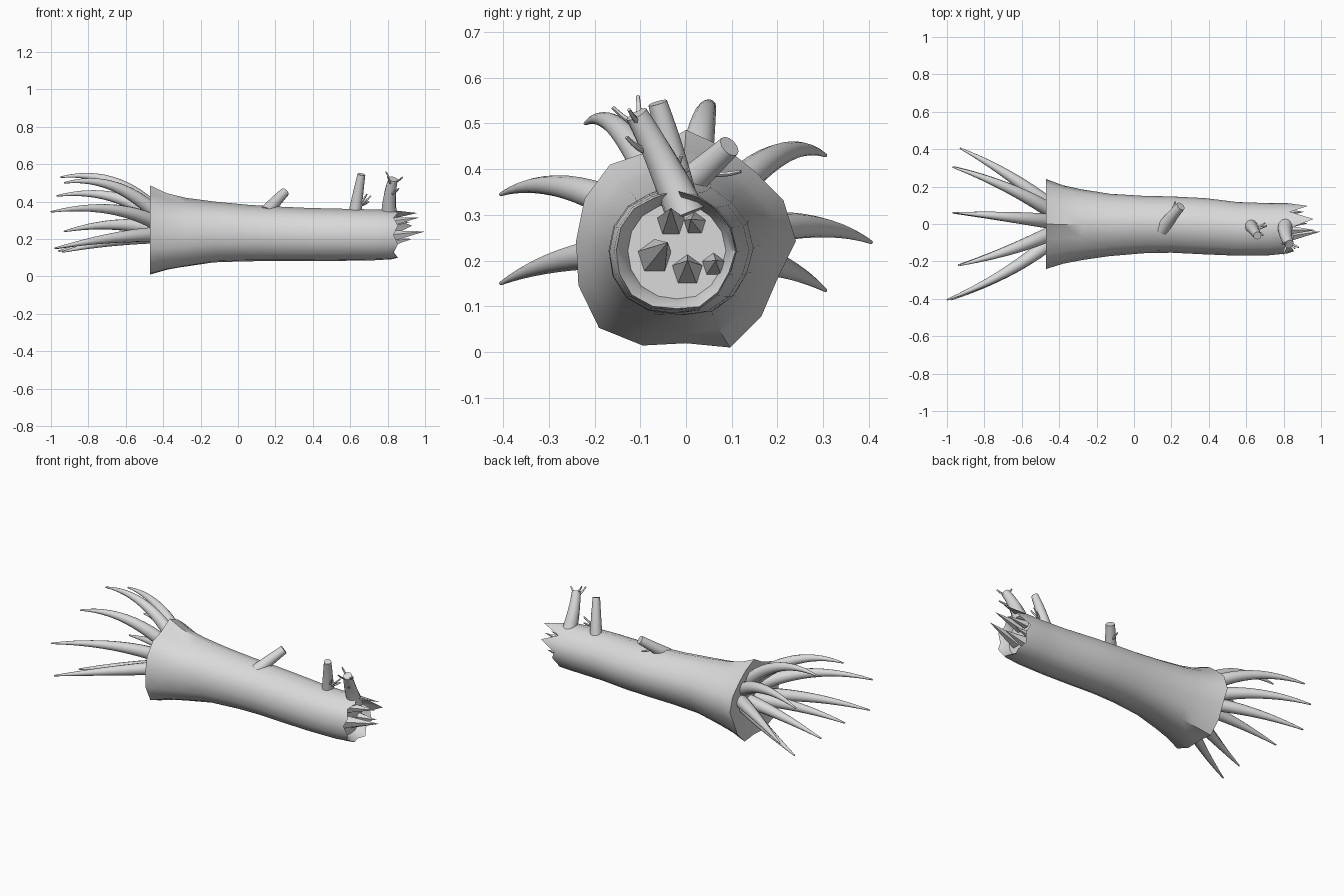
import bpy, bmesh, math
from mathutils import Vector

if "Cube" in bpy.data.objects:
    bpy.data.objects.remove(bpy.data.objects["Cube"])

bark = bpy.data.materials.new("grey bark")
bark.use_nodes = True
GREY = (0.7, 0.7, 0.7, 1)
bark.diffuse_color = GREY
bark.node_tree.nodes["Principled BSDF"].inputs["Base Color"].default_value = GREY


def finish(name, bm, angle=60):
    """Turn a bmesh into a shaded object."""
    bmesh.ops.recalc_face_normals(bm, faces=bm.faces)
    mesh = bpy.data.meshes.new(name)
    bm.to_mesh(mesh)
    bm.free()
    mesh.materials.append(bark)
    ob = bpy.data.objects.new(name, mesh)
    bpy.context.collection.objects.link(ob)
    bpy.ops.object.select_all(action='DESELECT')
    ob.select_set(True)
    bpy.context.view_layer.objects.active = ob
    bpy.ops.object.shade_smooth_by_angle(angle=math.radians(angle))


def skin(bm, rings):
    """Bridge successive rings of points and close both ends."""
    loops = [[bm.verts.new(p) for p in ring] for ring in rings]
    n = len(loops[0])
    for a, b in zip(loops, loops[1:]):
        for i in range(n):
            j = (i + 1) % n
            bm.faces.new((a[i], a[j], b[j], b[i]))
    bm.faces.new(loops[0])
    bm.faces.new(loops[-1])


def bezier(p, t):
    """Point on a quadratic curve."""
    a, b, c = (Vector(q) for q in p)
    return a * (1 - t) ** 2 + b * 2 * t * (1 - t) + c * t * t


def limb(name, path, r0, r1, sides=12, steps=8, power=1.0):
    """Tapered round tube along a quadratic curve."""
    bm = bmesh.new()
    rings = []
    for k in range(steps + 1):
        t = k / steps
        c = bezier(path, t)
        d = bezier(path, t + 0.01) - bezier(path, t - 0.01)
        q = d.to_track_quat('Z', 'Y')
        r = r0 + (r1 - r0) * t ** power
        rings.append([c + q @ Vector((r * math.cos(math.tau * i / sides),
                                      r * math.sin(math.tau * i / sides), 0))
                      for i in range(sides)])
    skin(bm, rings)
    finish(name, bm)


# Trunk: x, centre y, centre z, half width, half height, lumpiness
sections = [(-0.47, 0.0, 0.243, 0.238, 0.238, 1.0),
            (-0.38, -0.003, 0.235, 0.208, 0.206, 0.8),
            (-0.28, -0.004, 0.232, 0.188, 0.186, 0.6),
            (-0.13, -0.005, 0.235, 0.166, 0.164, 0.4),
            (0.05, -0.003, 0.23, 0.153, 0.152, 0.3),
            (0.2, -0.003, 0.226, 0.15, 0.147, 0.25),
            (0.38, -0.012, 0.222, 0.15, 0.143, 0.25),
            (0.55, -0.026, 0.221, 0.143, 0.14, 0.25),
            (0.72, -0.028, 0.22, 0.139, 0.137, 0.3),
            (0.82, -0.023, 0.222, 0.134, 0.134, 0.4)]
# Outline of the flared root plate, as a factor at each angle
outline = [1.01, 0.97, 0.9, 0.93, 1.02, 0.89, 0.99, 1.01,
           1.01, 1.07, 1.13, 1.04, 0.94, 1.06, 0.98, 0.91]
SIDES = len(outline)


def section(x, cy, cz, ry, rz, lump):
    ring = []
    for i, f in enumerate(outline):
        a = math.tau * i / SIDES
        f = 1 + (f - 1) * lump
        ring.append(Vector((x, cy + ry * f * math.cos(a), cz + rz * f * math.sin(a))))
    return ring


# Splintered rim: a jagged edge, the thin inner wall and the rotten core
rim = section(0.82, -0.022, 0.222, 0.13, 0.13, 0.4)
for i, p in enumerate(rim):
    p.x += 0.035 if i % 2 else 0.012
rim[1].x, rim[3].x = 0.93, 0.96
inner = section(0.82, -0.02, 0.222, 0.116, 0.116, 0.3)
core = section(0.79, -0.02, 0.222, 0.107, 0.107, 0.2)
# Shallow hollow in the root plate
plate = section(-0.45, 0, 0.25, 0.13, 0.13, 0.4)
bm = bmesh.new()
skin(bm, [plate] + [section(*s) for s in sections] + [rim, inner, core])
finish("trunk", bm, 40)

# Roots: each tip, sweeping outwards and drooping at the end
root_tips = [(-0.93, 0.405, 0.24), (-0.97, 0.305, 0.43), (-0.96, 0.305, 0.135),
             (-0.95, 0.06, 0.53), (-0.93, -0.22, 0.5), (-1.0, -0.405, 0.345),
             (-0.98, -0.405, 0.15), (-0.97, 0.06, 0.15), (-0.94, -0.22, 0.13)]
for n, tip in enumerate(root_tips):
    x, y, z = tip
    base = (-0.43, y * 0.2, 0.255 + (z - 0.255) * 0.3)
    bend = (-0.66, y * 0.68, 0.275 + (z - 0.255) * 0.95 + 0.045)
    limb(f"root_{n + 1}", (base, bend, tip), 0.04, 0.004, 12, 12, 1.4)

# Splinters standing in the hollow end
splinters = [((-0.033, 0.282), (0.97, -0.033, 0.315), 0.033),
             ((0.02, 0.28), (0.92, 0.01, 0.29), 0.027),
             ((-0.07, 0.207), (1.0, -0.04, 0.24), 0.04),
             ((0.003, 0.177), (0.93, 0.003, 0.2), 0.037),
             ((0.06, 0.19), (0.91, 0.065, 0.2), 0.028)]
for n, ((y, z), tip, r) in enumerate(splinters):
    bm = bmesh.new()
    ring = [bm.verts.new((0.78, y + r * math.sin(math.tau * i / 5),
                          z + r * math.cos(math.tau * i / 5))) for i in range(5)]
    peak = bm.verts.new(tip)
    bm.faces.new(ring)
    for i in range(5):
        bm.faces.new((ring[i], ring[(i + 1) % 5], peak))
    finish(f"splinter_{n + 1}", bm, 20)

# Broken branches
limb("middle_branch", ((0.15, -0.03, 0.34), (0.19, 0.03, 0.39), (0.25, 0.095, 0.45)), 0.038, 0.025)
limb("upright_branch", ((0.625, -0.01, 0.33), (0.64, -0.03, 0.44), (0.66, -0.062, 0.545)), 0.036, 0.021)
limb("end_branch", ((0.81, 0.0, 0.30), (0.80, -0.05, 0.42), (0.83, -0.108, 0.52)), 0.044, 0.025)

# Twigs on the branches
twigs = [((0.65, -0.03, 0.38), (0.71, -0.01, 0.43)),
         ((0.65, -0.03, 0.39), (0.69, -0.06, 0.44)),
         ((0.65, -0.03, 0.38), (0.7, 0.005, 0.4)),
         ((0.2, 0.05, 0.39), (0.22, 0.12, 0.395)),
         ((0.83, -0.1, 0.5), (0.79, -0.105, 0.56)),
         ((0.82, -0.1, 0.49), (0.80, -0.16, 0.535)),
         ((0.83, -0.1, 0.5), (0.88, -0.125, 0.53)),
         ((0.82, -0.09, 0.44), (0.86, -0.13, 0.47))]
for n, (a, b) in enumerate(twigs):
    mid = (Vector(a) + Vector(b)) / 2 + Vector((0, 0, -0.008))
    limb(f"twig_{n + 1}", (a, mid, b), 0.008, 0.004, 6, 3)
